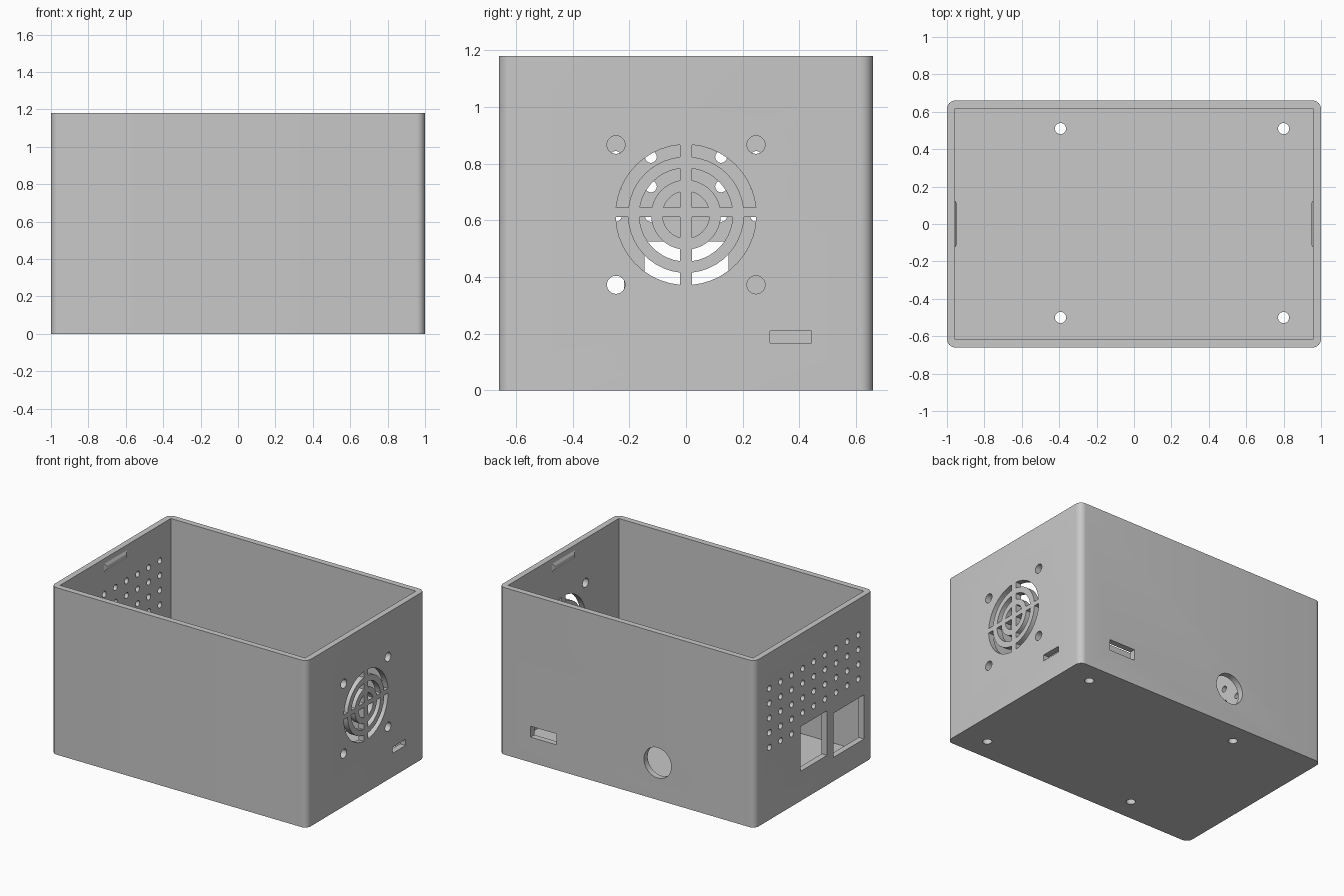
import bpy
import bmesh
from math import asin, acos, sin, cos, pi, radians

W, D, H = 1.0, 0.66, 1.18        # half width, half depth, height
WALL = 0.042
FAN_Z = 0.62

if "Cube" in bpy.data.objects:
    bpy.data.objects.remove(bpy.data.objects["Cube"], do_unlink=True)

grey = bpy.data.materials.new("light grey plastic")
grey.use_nodes = True
COLOUR = (0.58, 0.58, 0.58, 1)
grey.diffuse_color = COLOUR
grey.node_tree.nodes["Principled BSDF"].inputs["Base Color"].default_value = COLOUR


def prism(bm, points, axis, lo, hi):
    """Extrude a closed 2D profile along an axis from lo to hi."""
    def place(u, v, w):
        return {"x": (w, u, v), "y": (u, w, v), "z": (u, v, w)}[axis]
    a = [bm.verts.new(place(u, v, lo)) for u, v in points]
    b = [bm.verts.new(place(u, v, hi)) for u, v in points]
    bm.faces.new(a)
    bm.faces.new(b)
    for i in range(len(a)):
        j = (i + 1) % len(a)
        bm.faces.new((a[i], a[j], b[j], b[i]))


def rect(u0, u1, v0, v1):
    return [(u0, v0), (u1, v0), (u1, v1), (u0, v1)]


def circle(u, v, r, n=32):
    return [(u + r * cos(2 * pi * i / n), v + r * sin(2 * pi * i / n)) for i in range(n)]


def rounded_rect(w, d, r, n=8):
    pts = []
    for k, (sx, sy) in enumerate([(1, 1), (-1, 1), (-1, -1), (1, -1)]):
        for i in range(n + 1):
            t = pi / 2 * (k + i / n)
            pts.append((sx * (w - r) + r * cos(t), sy * (d - r) + r * sin(t)))
    return pts


def grille_slot(r0, r1, side, up, n=10):
    """Quarter ring between the cross bars of the fan guard."""
    bar_u, bar_v = 0.022, 0.025 if up > 0 else 0.007

    def arc(r):
        t0, t1 = asin(bar_v / r), acos(bar_u / r)
        return [(r * cos(t0 + (t1 - t0) * i / n), r * sin(t0 + (t1 - t0) * i / n))
                for i in range(n + 1)]
    inner = arc(r0)[::-1] if r0 else [(bar_u, bar_v)]
    return [(side * u, FAN_Z + up * v) for u, v in arc(r1) + inner]


def finish(name, bm):
    bmesh.ops.recalc_face_normals(bm, faces=bm.faces)
    mesh = bpy.data.meshes.new(name)
    bm.to_mesh(mesh)
    bm.free()
    mesh.materials.append(grey)
    ob = bpy.data.objects.new(name, mesh)
    bpy.context.collection.objects.link(ob)
    return ob


# Outer body with rounded upright corners
bm = bmesh.new()
prism(bm, rounded_rect(W, D, 0.045), "z", 0, H)
case = finish("case_shell", bm)

# Inner space, open at the top
bm = bmesh.new()
prism(bm, rect(WALL - W, W - WALL, WALL - D, D - WALL), "z", WALL, H + 0.1)
cavity = finish("cavity_cutter", bm)

bm = bmesh.new()
right = ("x", W - 0.08, W + 0.05)
left = ("x", -W - 0.05, -W + 0.08)
back = ("y", D - 0.08, D + 0.05)

# Fan guard, screw holes and card slot
for side in (-1, 1):
    for up in (-1, 1):
        for r0, r1 in ((0, 0.083), (0.123, 0.165), (0.205, 0.248)):
            prism(bm, grille_slot(r0, r1, side, up), *right)
        prism(bm, circle(side * 0.247, FAN_Z + up * 0.247, 0.032, 24), *right)
prism(bm, rect(0.297, 0.442, 0.167, 0.21), *right)

# Vent holes, the lowest row stopping short of the ports
for row in range(5):
    for col in range(9):
        y, z = (4 - col) * 0.124, 0.928 - row * 0.104
        if row < 4 or y > 0.2:
            prism(bm, circle(y, z, 0.021, 16), *left)

# Two large ports
prism(bm, rect(-0.147, 0.15, 0.21, 0.525), *left)
prism(bm, rect(-0.56, -0.218, 0.168, 0.48), *left)

# Rear slot and round socket
prism(bm, rect(0.55, 0.752, 0.178, 0.255), *back)
prism(bm, circle(-0.24, 0.262, 0.107, 40), *back)

# Mounting holes in the floor
for x in (-0.393, 0.8):
    for y in (-0.5, 0.51):
        prism(bm, circle(x, y, 0.03, 24), "z", -0.05, WALL + 0.05)
openings = finish("openings_cutter", bm)

bpy.context.view_layer.objects.active = case
for cutter in (cavity, openings):
    cutter.hide_render = True
    mod = case.modifiers.new(cutter.name, "BOOLEAN")
    mod.operation = "DIFFERENCE"
    mod.solver = "EXACT"
    mod.object = cutter
    bpy.ops.object.modifier_apply(modifier=mod.name)
for cutter in (cavity, openings):
    bpy.data.objects.remove(cutter, do_unlink=True)

# Shallow lid catches inside the end walls
for name, side in (("catch_left", 1), ("catch_right", -1)):
    bm = bmesh.new()
    x0, x1 = side * (W - WALL + 0.004), side * (W - WALL - 0.01)
    prism(bm, [(x0, -0.135), (x1, -0.11), (x1, 0.11), (x0, 0.135)], "z", 1.08, 1.15)
    for v in bm.verts:
        if abs(v.co.x - x1) < 0.001:
            v.co.z = 1.115 + (v.co.z - 1.115) * 0.3
    finish(name, bm)

bpy.ops.object.select_all(action="DESELECT")
case.select_set(True)
bpy.context.view_layer.objects.active = case
bpy.ops.object.shade_smooth_by_angle(angle=radians(30))
